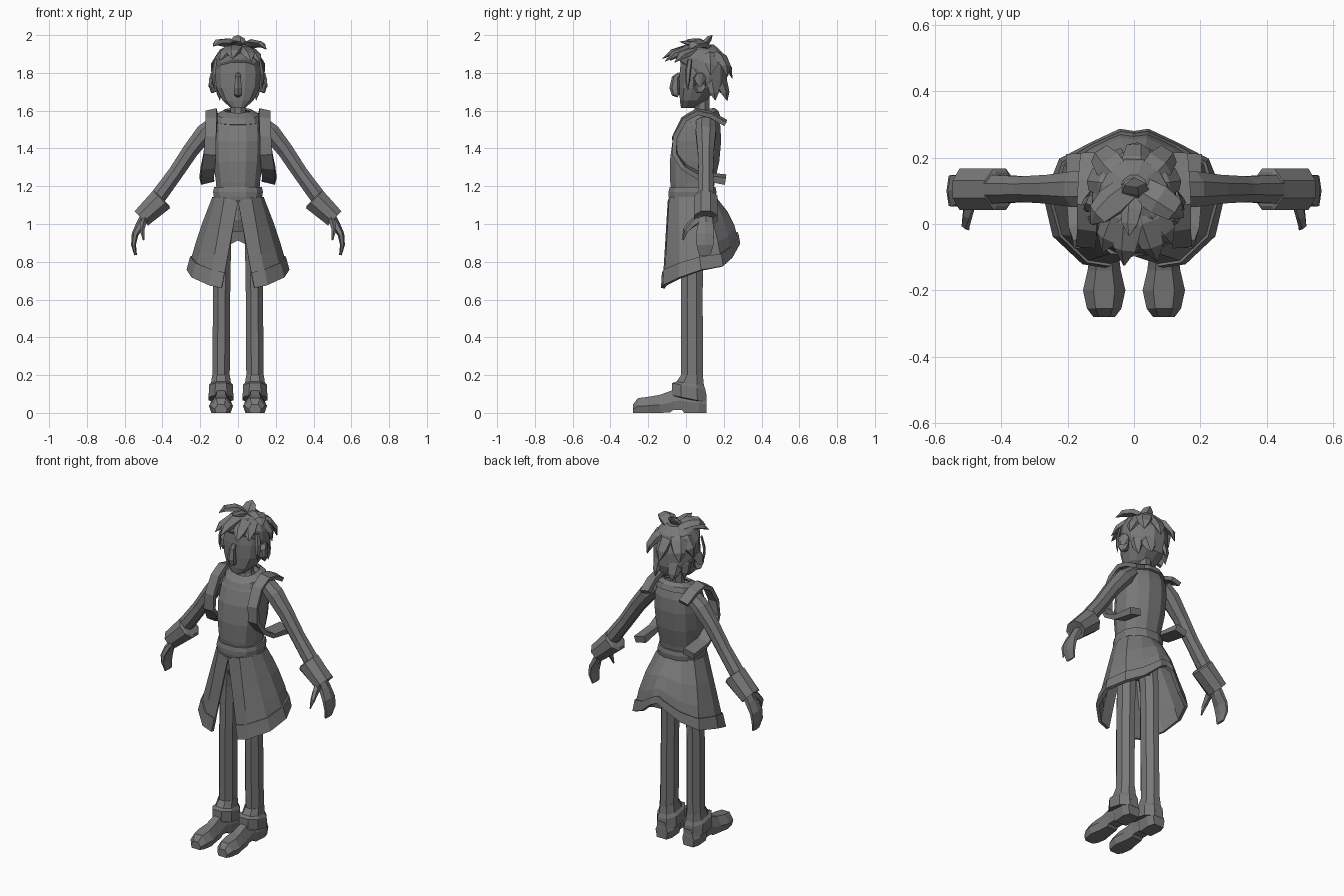
import bpy, bmesh
from math import sin, cos, pi
from mathutils import Vector as V

grey = bpy.data.materials.new("dark_grey")
grey.diffuse_color = (.19, .19, .19, 1)


def build(name, verts, faces, mirror=False, thick=0):
    me = bpy.data.meshes.new(name)
    me.from_pydata([tuple(v) for v in verts], [], faces)
    bm = bmesh.new()
    bm.from_mesh(me)
    bmesh.ops.remove_doubles(bm, verts=bm.verts, dist=1e-5)
    bmesh.ops.recalc_face_normals(bm, faces=bm.faces)
    bm.to_mesh(me)
    bm.free()
    me.materials.append(grey)
    ob = bpy.data.objects.new(name, me)
    bpy.context.collection.objects.link(ob)
    if mirror:
        m = ob.modifiers.new("Mirror", 'MIRROR')
        m.use_clip = True
    if thick:
        s = ob.modifiers.new("Solidify", 'SOLIDIFY')
        s.thickness = thick
        s.offset = 0
    return ob


def loft(name, rings, mirror=False, closed=True, caps=True, thick=0):
    n = len(rings[0])
    faces = [(i * n + j, i * n + (j + 1) % n, (i + 1) * n + (j + 1) % n, (i + 1) * n + j)
             for i in range(len(rings) - 1) for j in range(n if closed else n - 1)]
    if caps and closed:
        faces += [tuple(range(n)), tuple(range((len(rings) - 1) * n, len(rings) * n))]
    return build(name, [v for r in rings for v in r], faces, mirror, thick)


def oval(z, rx, y0, y1, n=12, tilt=0, x=0, e=1.0):
    """Horizontal ring; e < 1 squares it off, tilt slopes it along y."""
    out = []
    for k in range(n):
        a = 2 * pi * (k + .5) / n
        c, s = cos(a), sin(a)
        c, s = abs(c) ** e * (1 if c > 0 else -1), abs(s) ** e * (1 if s > 0 else -1)
        dy = (y1 - y0) / 2 * s
        out.append(V((x + rx * c, (y0 + y1) / 2 + dy, z + tilt * dy)))
    return out


def tube(name, pts, n=6, ref=(0, 1, 0), mirror=True):
    """Sweep along points (x, y, z, half size along ref, half size across)."""
    P = [V(p[:3]) for p in pts]
    rings = []
    for i, p in enumerate(pts):
        t = (P[min(i + 1, len(P) - 1)] - P[max(i - 1, 0)]).normalized()
        u = V(ref)
        u = (u - t * u.dot(t)).normalized()
        w = t.cross(u)
        k = 1.414 if n == 4 else 1.0
        rings.append([P[i] + u * p[3] * k * cos(2 * pi * (j + .5) / n)
                      + w * p[4] * k * sin(2 * pi * (j + .5) / n) for j in range(n)])
    return loft(name, rings, mirror)


# Head, nose, ears, neck
loft("head", [oval(z, rx, a, b, 12, e=.85) for z, rx, a, b in [
    (1.615, .04, -.028, .05), (1.655, .085, -.035, .11), (1.72, .118, -.037, .17),
    (1.80, .125, -.037, .2), (1.87, .11, -.03, .2), (1.93, .06, .02, .15)]])
tube("nose", [(0, -.035, 1.795, .012, .01), (0, -.055, 1.775, .017, .02), (0, -.06, 1.72, .023, .028),
              (0, -.055, 1.69, .024, .022), (0, -.04, 1.678, .015, .01)], 6, (1, 0, 0), False)
tube("ear", [(.11, .065, 1.745, .025, .045), (.13, .068, 1.745, .036, .056),
             (.14, .075, 1.75, .036, .054), (.135, .07, 1.745, .018, .03)], 8)
loft("neck", [oval(z, r, .085 - r, .085 + r, 8) for z, r in
              [(1.53, .06), (1.59, .042), (1.68, .042)]])

# Hair: tilted cap plus pointed locks bent around the head
loft("hair_cap", [oval(z, rx, a, b, 12, t) for z, rx, a, b, t in [
    (1.765, .122, -.03, .205, -.75), (1.80, .132, -.043, .222, -.55), (1.86, .13, -.043, .222, -.35),
    (1.92, .10, -.01, .195, -.12), (1.95, .045, .04, .15, 0)]])
skull = V((0, .09, 1.8))


def lock(name, base, tip, w, bulge, mirror=False):
    b, t = V(base), V(tip)
    c = skull + ((b + t) / 2 - skull) * bulge
    pts = []
    for s, k in [(0, .8), (.4, 1), (.72, .75), (1, .05)]:
        p = b * (1 - s) ** 2 + c * 2 * s * (1 - s) + t * s * s
        pts.append((*p, w * k, w * k * .45))
    tube(name, pts, 5, (t - b).cross(skull - c), mirror)


# locks swept from the crown: fringe, sides, back
for x, y, z in [(-.03, -.125, 1.875), (.07, -.112, 1.86), (-.095, -.085, 1.865), (.115, -.06, 1.855),
                (-.13, 0, 1.94), (.15, .02, 1.925), (.01, .245, 1.77)]:
    lock("crown_lock", (0, .12, 1.925), (x, y, z), .05, 1.5)
for x, y, z in [(.14, .13, 1.79), (.11, .22, 1.78)]:
    lock("side_lock", (.02, .12, 1.925), (x, y, z), .05, 1.6, True)
lock("front_tuft", (0, .1, 1.93), (-.015, -.035, 1.965), .035, 1.1)
lock("top_tuft", (0, .08, 1.92), (0, .14, 2.0), .045, 1.1)
# nape locks and sideburns
for x, y0, y1, z, w in [(.05, .16, .218, 1.652, .045), (.09, .13, .155, 1.655, .038),
                        (.118, .02, .01, 1.71, .018)]:
    lock("nape_lock", (x, y0, z + .16), (x + .006, y1, z), w, 1.15, True)

# Tunic body with collar opening, then belt
loft("torso", [oval(z, rx, a, b, 12, t, e=.85) for z, rx, a, b, t in [
    (1.14, .115, -.075, .145, 0), (1.22, .12, -.087, .155, 0), (1.33, .135, -.09, .18, 0),
    (1.44, .14, -.075, .19, 0), (1.52, .135, -.045, .185, 0), (1.57, .115, -.015, .165, .15),
    (1.585, .075, .02, .145, .2), (1.56, .055, .035, .135, .2)]])
loft("collar", [oval(z, rx, a, b, 12, .2, e=.85) for z, rx, a, b in [
    (1.545, .118, -.04, .18), (1.575, .108, -.025, .17), (1.597, .07, .015, .15)]], caps=False, thick=.012)
loft("belt", [oval(z, rx, a, b, 12, e=.85) for z, rx, a, b in [
    (1.125, .136, -.092, .158), (1.145, .132, -.096, .162), (1.17, .136, -.096, .165), (1.195, .13, -.09, .16)]])

# Pelvis and split skirt with a hem band
loft("pelvis", [oval(z, rx, a, b, 10) for z, rx, a, b in [
    (.96, .085, -.02, .09), (1.02, .115, -.045, .11), (1.14, .118, -.06, .13)]])
waist = [(0, -.092, 1.12), (.07, -.085, 1.14), (.115, -.035, 1.14), (.132, .03, 1.14),
         (.122, .1, 1.14), (.07, .145, 1.14), (.02, .155, 1.14), (0, .155, 1.14)]
hem = [(.085, -.12, .66), (.15, -.11, .675), (.235, -.03, .715), (.26, .08, .755),
       (.215, .19, .775), (.125, .235, .82), (.04, .275, .895), (0, .268, .915)]


def skirt_row(t, puff=0):
    row = []
    for a, b in zip(waist, hem):
        p = V(a).lerp(V(b), t)
        s = .025 * sin(pi * t) * max(0, min(1, b[1] * 4)) + puff
        d = V((b[0], b[1] - .07, 0)).normalized()
        if b[0] == 0:
            d.x = 0
        row.append(p + d * s)
    return row


loft("skirt", [skirt_row(t) for t in (0, .35, .65, .97)], True, False, thick=.01)
loft("skirt_hem_band", [skirt_row(t, .003) for t in (.82, 1)], True, False, thick=.02)

# Shoulder straps, open at the back
tube("shoulder_strap", [(.13, .21, 1.535, .03, .012), (.137, .13, 1.58, .03, .012),
     (.14, .06, 1.595, .03, .012), (.14, -.01, 1.555, .03, .012), (.145, -.06, 1.46, .03, .012),
     (.15, -.06, 1.37, .032, .012), (.16, -.01, 1.30, .036, .012), (.165, .07, 1.255, .036, .014),
     (.165, .21, 1.235, .036, .02)], 4, (1, 0, -.25))

# Arms, cuffs and hands
tube("arm", [(.115, .105, 1.54, .055, .04), (.175, .105, 1.485, .058, .052), (.25, .105, 1.39, .047, .046),
             (.33, .105, 1.27, .042, .043), (.44, .105, 1.12, .048, .046)], 8)
tube("sleeve_cuff", [(.40, .105, 1.135, .055, .056), (.405, .105, 1.13, .068, .07),
                     (.512, .105, 1.03, .068, .056), (.505, .105, 1.037, .04, .035)], 8)
tube("hand", [(.475, .105, 1.07, .035, .026), (.515, .105, 1.0, .045, .024), (.545, .1, .945, .055, .018),
              (.553, .1, .89, .052, .013), (.542, .1, .835, .035, .007)], 6)
tube("thumb", [(.492, .075, 1.03, .025, .018), (.503, .03, 1.0, .022, .016),
               (.508, -.002, .965, .016, .013), (.50, -.015, .915, .004, .004)], 5, (0, 1, .1))

# Legs, trouser cuffs and shoes
loft("leg", [oval(z, r, a, b, 8, x=x) for z, r, a, b, x in [
    (.10, .052, -.04, .095, .09), (.2, .05, -.03, .095, .09), (.6, .049, -.032, .093, .087),
    (.9, .05, -.03, .095, .083), (1.04, .055, -.035, .1, .07)]], True)
loft("trouser_cuff", [oval(z, r, a, b, 8, t, .09, .85) for z, r, a, b, t in [
    (.20, .05, -.03, .093, 0), (.155, .056, -.055, .1, -.15), (.14, .068, -.08, .11, -.2),
    (.075, .07, -.082, .116, -.2), (.07, .05, -.06, .1, -.2)]], True)


def shoe_ring(y, w, top, bottom):
    mid = bottom + (top - bottom) * .45
    return [V((.09 + sx * w, y, z)) for sx, z in
            [(-.8, bottom), (.8, bottom), (1, mid), (.5, top), (-.5, top), (-1, mid)]]


loft("shoe", [shoe_ring(*r) for r in [
    (-.28, .033, .045, 0), (-.255, .052, .078, 0), (-.2, .064, .085, 0),
    (-.14, .05, .095, 0), (-.085, .043, .115, .002), (-.07, .042, .12, .014),
    (-.02, .043, .13, .014), (-.01, .048, .13, 0), (.07, .056, .12, 0),
    (.108, .04, .1, 0)]], True)
